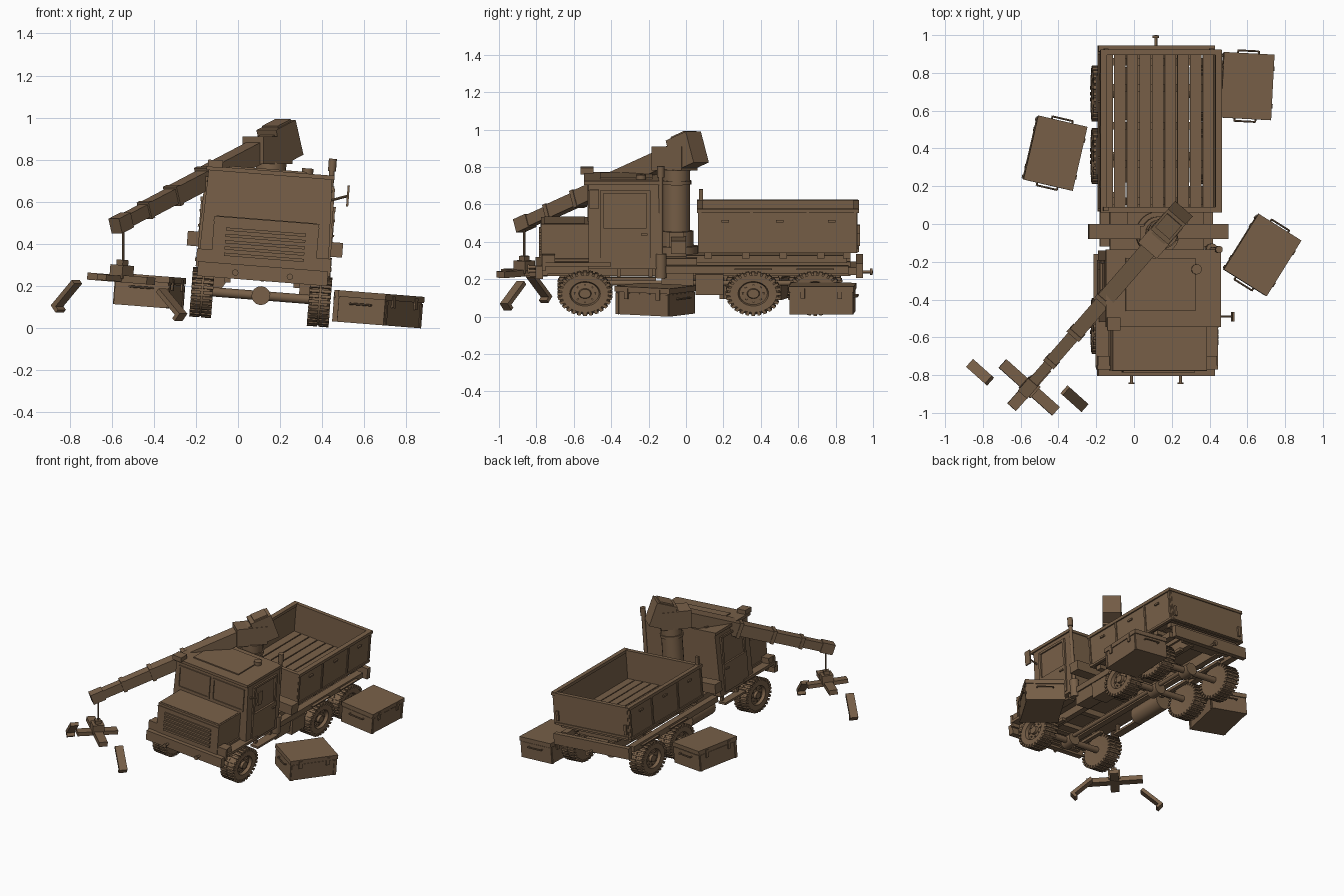
import bpy, bmesh, math
from mathutils import Matrix, Vector, Euler

if "Cube" in bpy.data.objects:
    bpy.data.objects.remove(bpy.data.objects["Cube"])

mat = bpy.data.materials.new("earth_brown")
mat.diffuse_color = (0.19, 0.118, 0.066, 1)
mat.use_nodes = True
mat.node_tree.nodes["Principled BSDF"].inputs["Base Color"].default_value = mat.diffuse_color

# The whole scene rests on ground that leans down to the right
TILT = Matrix.Translation((0.099, 0, 0.03)) @ Matrix.Rotation(math.radians(4.5), 4, 'Y')
WORLD = Matrix.Identity(4)


def finish(name, bm, frame=TILT, smooth=False):
    me = bpy.data.meshes.new(name)
    bm.transform(frame)
    bmesh.ops.recalc_face_normals(bm, faces=bm.faces)
    bm.to_mesh(me)
    bm.free()
    me.materials.append(mat)
    if smooth:
        me.shade_smooth()
        me.set_sharp_from_angle(angle=math.radians(35))
    ob = bpy.data.objects.new(name, me)
    bpy.context.collection.objects.link(ob)
    return ob


def add_box(bm, lo, hi, m=WORLD, taper=1.0):
    lo, hi = Vector(lo), Vector(hi)
    vs = bmesh.ops.create_cube(bm, size=1)['verts']
    for v in vs:
        k = taper if v.co.z > 0 else 1
        v.co = (lo + hi) / 2 + Vector((v.co.x * k, v.co.y, v.co.z)) * (hi - lo)
        v.co = m @ v.co


def boxes(name, items, frame=TILT, mirror=False):
    bm = bmesh.new()
    for lo, hi in items:
        add_box(bm, lo, hi)
        if mirror:
            add_box(bm, (-hi[0], lo[1], lo[2]), (-lo[0], hi[1], hi[2]))
    return finish(name, bm, frame)


def add_rod(bm, a, b, r, n=12, r2=None):
    a, b = Vector(a), Vector(b)
    d = b - a
    m = Matrix.Translation((a + b) / 2) @ d.to_track_quat('Z', 'Y').to_matrix().to_4x4()
    bmesh.ops.create_cone(bm, cap_ends=True, segments=n, radius1=r,
                          radius2=r if r2 is None else r2, depth=d.length, matrix=m)


def rods(name, items, frame=TILT):
    bm = bmesh.new()
    for it in items:
        add_rod(bm, *it)
    return finish(name, bm, frame, True)


# Cab shell, roof, hood
bm = bmesh.new()
add_box(bm, (-.31, -.52, .25), (.31, -.14, .70), taper=.95)
finish("cab", bm)
boxes("roof", [((-.305, -.545, .70), (.305, -.135, .72)), ((-.2, -.46, .72), (.17, -.18, .728))])
boxes("hood", [((-.25, -.775, .22), (.25, -.52, .485)), ((-.26, -.77, .22), (.26, -.52, .30))])
boxes("hood_seams", [((-.252, -.779, .462), (.252, -.775, .468)), ((-.24, -.76, .485), (.24, -.54, .488))])
boxes("grille_slats", [((-.19, -.785, .30 + i * .03), (.19, -.775, .315 + i * .03)) for i in range(5)])
boxes("windshield_frames", [((.01, -.527, .50), (.27, -.52, .512)), ((.01, -.527, .655), (.27, -.52, .667)),
                            ((.01, -.527, .512), (.022, -.52, .655)), ((.258, -.527, .512), (.27, -.52, .655))],
      mirror=True)
boxes("doors", [((.300, -.46, .27), (.316, -.19, .47)), ((.297, -.46, .47), (.311, -.44, .66)),
                ((.297, -.21, .47), (.311, -.19, .66)), ((.295, -.46, .655), (.307, -.19, .67)),
                ((.316, -.24, .43), (.325, -.205, .44))], mirror=True)
boxes("front_fenders", [((.25, -.76, .265), (.325, -.40, .285)), ((.25, -.77, .24), (.32, -.75, .325)),
                        ((.255, -.76, .285), (.315, -.70, .325))], mirror=True)
boxes("cab_steps", [((.27, -.40, .19), (.33, -.16, .205)), ((.27, -.37, .205), (.29, -.35, .26)),
                    ((.27, -.20, .205), (.29, -.18, .26))], mirror=True)
boxes("front_bumper", [((-.31, -.805, .195), (.31, -.765, .265)), ((-.26, -.77, .21), (.26, -.74, .24))])
rods("tow_pins", [((s * .13, -.80, .225), (s * .13, -.845, .225), .008) for s in (-1, 1)]
     + [((s * .13, -.838, .225), (s * .13, -.847, .225), .015) for s in (-1, 1)])
boxes("roof_lamp", [((-.30, -.565, .715), (-.23, -.495, .75))])
rods("roof_vent", [((.175, -.24, .72), (.175, -.24, .745), .027, 16)])
rods("mirror_arm", [((.29, -.49, .60), (.375, -.49, .63), .006, 8)])
boxes("mirror", [((.37, -.515, .58), (.38, -.465, .68))])
rods("exhaust_stack", [((.29, -.135, .2), (.29, -.135, .79), .013), ((.29, -.135, .20), (.29, -.135, .33), .032),
                       ((.29, -.135, .74), (.29, -.135, .80), .019)])

# Chassis
boxes("frame_rails", [((.10, -.76, .20), (.145, .88, .275))], mirror=True)
boxes("frame_crossmembers", [((-.11, y - .02, .21), (.11, y + .02, .26)) for y in (-.6, -.3, 0, .2, .52, .85)])
boxes("rear_deck", [((-.25, -.14, .25), (.25, .06, .30)), ((-.16, .0, .27), (.16, .86, .31))])
boxes("side_sills", [((.25, -.12, .225), (.30, .87, .265))], mirror=True)
boxes("bed_bearers", [((-.29, y, .305), (.29, y + .04, .335)) for y in (.1, .3, .5, .7, .84)])
boxes("outrigger_beam", [((-.37, -.08, .335), (.37, 0, .405))])
boxes("rear_bumper", [((-.31, .91, .20), (.31, .945, .28)), ((-.2, .87, .21), (.2, .91, .25))])
rods("tow_hitch", [((0, .93, .21), (0, 1.0, .21), .008), ((0, .985, .21), (0, .998, .21), .018)])
rods("fuel_tank", [((-.23, -.10, .19), (-.23, .17, .19), .06, 20)])
boxes("tool_box", [((.18, .05, .11), (.30, .20, .22)), ((.18, -.13, .14), (.29, .04, .23))])
AXLES = (-.54, .36, .69)
rods("axles", [((-.27, y, .125), (.27, y, .125), .022) for y in AXLES]
     + [((.0, y - .045, .125), (.0, y + .045, .125), .045, 14) for y in AXLES])
rods("drive_shaft", [((0, -.54, .15), (0, .69, .15), .014)])
boxes("leaf_springs", [((.15, y - .14, .175), (.18, y + .14, .195)) for y in AXLES], mirror=True)
boxes("rear_mudguards", [((.23, y - .1, .245), (.32, y + .1, .252)) for y in AXLES[1:]], mirror=True)


# Wheels: turned profile with tread blocks, slightly flattened
def wheel(name, side, y):
    bm = bmesh.new()
    prof = [(0, .048), (.03, .048), (.034, .030), (.075, .026), (.082, .048),
            (.125, .05), (.14, .038), (.14, -.038), (.125, -.05), (.06, -.045), (0, -.045)]
    vs = [bm.verts.new((x, 0, r)) for r, x in prof]
    es = [bm.edges.new(p) for p in zip(vs, vs[1:])]
    bmesh.ops.spin(bm, geom=vs + es, axis=(1, 0, 0), cent=(0, 0, 0), angle=math.tau, steps=28)
    bmesh.ops.remove_doubles(bm, verts=bm.verts, dist=1e-4)
    for i in range(28):
        m = Matrix.Rotation(i * math.tau / 28, 4, 'X')
        add_box(bm, (-.052, -.0095, .125), (-.004, .0095, .148), m)
        add_box(bm, (.004, -.0095, .125), (.052, .0095, .148), m)
    for i in range(8):
        m = Matrix.Rotation(i * math.tau / 8, 4, 'X')
        add_box(bm, (.02, -.005, .05), (.036, .005, .06), m)
    m = Matrix.Translation((side * .28, y, .118)) @ Matrix.Diagonal((side, 1, .8, 1))
    bm.transform(m)
    finish(name, bm, TILT, True)


for y, label in zip(AXLES, ("front", "middle", "rear")):
    wheel(label + "_wheel_right", 1, y)
    wheel(label + "_wheel_left", -1, y)

# Cargo bed: planks, walls, ribs, rails
boxes("bed_planks", [((-.30 + i * .0672, .08, .345), (-.24 + i * .0672, .90, .36)) for i in range(9)])
boxes("bed_side_walls", [((.295, .065, .335), (.312, .915, .56))], mirror=True)
boxes("bed_end_walls", [((-.30, .065, .335), (.30, .083, .56)), ((-.30, .90, .335), (.30, .918, .56))])
boxes("bed_rails", [((.288, .06, .55), (.322, .92, .572)), ((.31, .065, .335), (.319, .915, .35))]
      + [((.31, y - .007, .345), (.319, y + .007, .555)) for y in (.075, .35, .65, .905)], mirror=True)
boxes("bed_end_rails", [((-.32, .06, .55), (.32, .09, .57)), ((-.32, .895, .55), (.32, .925, .57)),
                        ((-.30, .918, .34), (.30, .924, .355))])
boxes("bed_post", [((-.31, .07, .55), (-.285, .09, .63))])
boxes("tailgate_latches", [((.27, .918, .37), (.29, .93, .44))], mirror=True)
boxes("side_latches", [((.312, y, .50), (.323, y + .04, .512)) for y in (.19, .48, .76)], mirror=True)

# Crane column
rods("crane_column", [((0, -.05, .30), (0, -.05, .35), .115, 24), ((0, -.05, .35), (0, -.05, .43), .09, 20),
                      ((0, -.05, .43), (0, -.05, .76), .072, 20), ((0, -.05, .68), (0, -.05, .70), .08, 20)])
boxes("column_brackets", [((.06, -.09, .34), (.10, -.01, .43))], mirror=True)

# Crane head and telescoping boom, built along local +x from the pivot
PIVOT, TIP = Vector((.15, -.05, .87)), Vector((-.57, -.88, .49))
yaw = math.atan2(TIP.y - PIVOT.y, TIP.x - PIVOT.x)
HEAD = Matrix.Translation(PIVOT) @ Matrix.Rotation(yaw, 4, 'Z')
BOOM = HEAD @ Matrix.Rotation(math.radians(19), 4, 'Y')
L = (TIP - PIVOT).length
boxes("crane_head", [((-.09, -.065, -.09), (.12, .065, .04))], HEAD)
boxes("counterweight", [((-.15, -.062, -.10), (-.0, .062, .075)), ((-.13, -.05, .075), (-.03, .05, .085))], BOOM)
segs = [(0, .50, .050), (.45, .75, .043), (.7, .96, .037), (.9, L, .031), (L - .07, L + .02, .037)]
boxes("boom", [((a, -h * .9, -h), (b, h * .9, h)) for a, b, h in segs], BOOM)
boxes("boom_collars", [((b - .025, -h, -h * 1.12), (b, h, h * 1.12)) for a, b, h in segs[:3]], BOOM)

# Cable, hook block and cross-shaped spreader
GX, GY = -.555, -.865
rods("cable", [((GX + .01, GY, .30), (GX + .01, GY, .48), .006, 8)], WORLD)
ang = math.atan2(.25, -.28)
GRAB = (Matrix.Translation((GX, GY, .235)) @ Matrix.Rotation(math.radians(4.5), 4, 'Y')
        @ Matrix.Rotation(ang, 4, 'Z'))
boxes("hook_block", [((-.04, -.04, .0), (.04, .04, .065)), ((-.02, -.02, .06), (.02, .02, .09))], GRAB)
boxes("spreader_arms", [((-.19, -.03, -.017), (.19, .03, .017)), ((-.03, -.14, -.014), (.03, .14, .014))], GRAB)
# Two fingers hanging outward off the long arm
for name, pos, turn in (("claw_left", (-.815, -.785, .16), ang), ("claw_right", (-.315, -.925, .12), ang + math.pi)):
    F = (Matrix.Translation(pos) @ Matrix.Rotation(turn, 4, 'Z') @ Matrix.Rotation(math.radians(42), 4, 'Y'))
    boxes(name, [((-.09, -.028, -.012), (.09, .028, .012)), ((.07, -.028, -.035), (.09, .028, 0))], F)

# Crates with lids, latches and end handles
for name, x, y, deg in (("crate_rear", .49, .73, -3), ("crate_front", .57, -.164, -32), ("crate_left", -.53, .375, -13)):
    F = TILT @ Matrix.Translation((x, y, .03)) @ Matrix.Rotation(math.radians(deg), 4, 'Z')
    boxes(name, [((-.13, -.17, 0), (.13, .17, .115)), ((-.134, -.174, .12), (.134, .174, .15)),
                 ((-.127, -.167, .11), (.127, .167, .125))], F)
    boxes(name + "_latches", [((.13, s * .1 - .012, .085), (.139, s * .1 + .012, .14)) for s in (-1, 1)]
          + [((.13, s * .155 - .008, 0), (.135, s * .155 + .008, .115)) for s in (-1, 1)], F, mirror=True)
    rods(name + "_handles", [((-.055, s * .187, .09), (.055, s * .187, .09), .005, 8) for s in (-1, 1)]
         + [((t * .055, s * .168, .09), (t * .055, s * .19, .09), .005, 8) for s in (-1, 1) for t in (-1, 1)], F)
